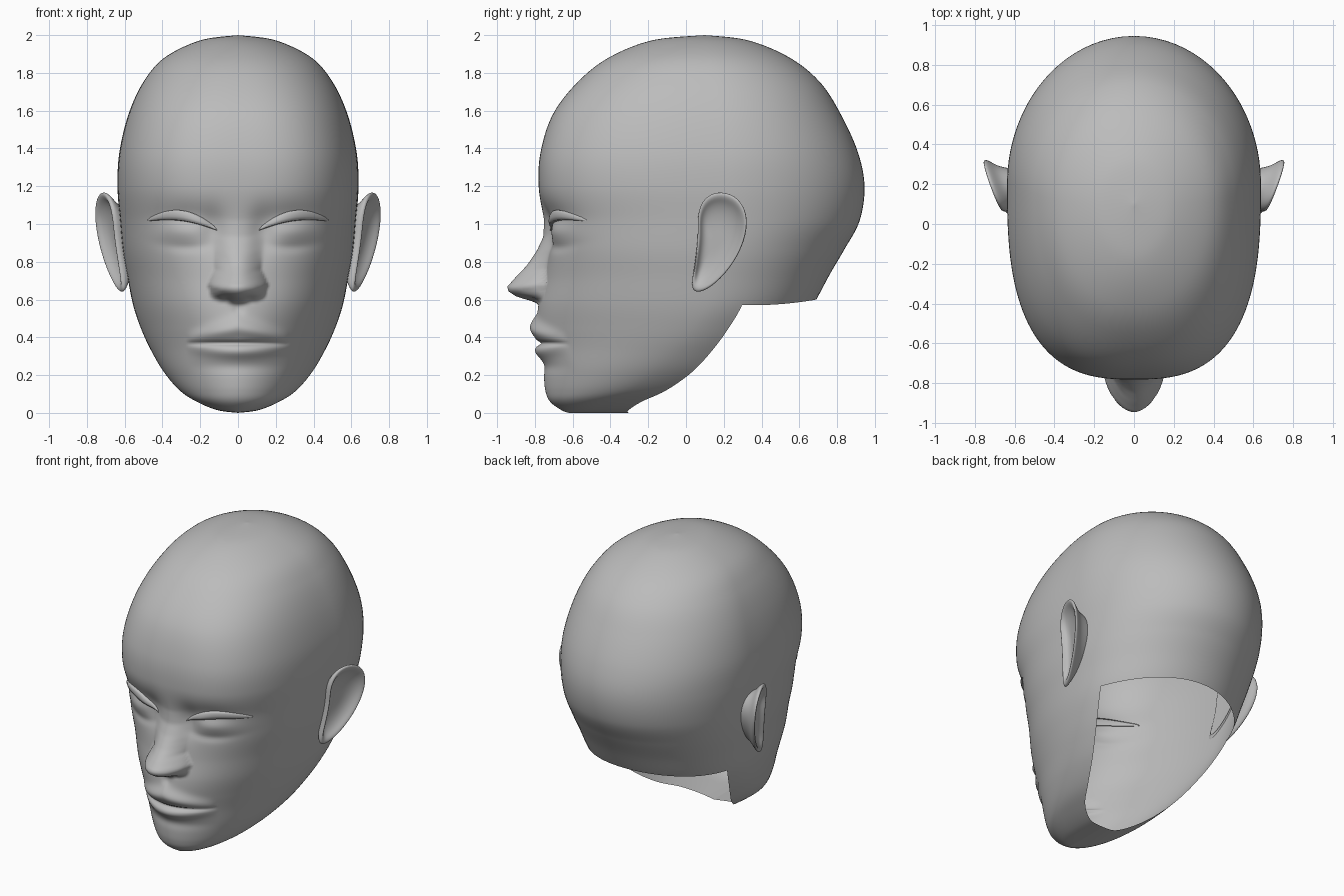
import bpy, bmesh, math

if "Cube" in bpy.data.objects:
    bpy.data.objects.remove(bpy.data.objects["Cube"])

skin = bpy.data.materials.new("skin_grey")
skin.diffuse_color = (0.5, 0.5, 0.5, 1)
skin.use_nodes = True
skin.node_tree.nodes["Principled BSDF"].inputs["Base Color"].default_value = skin.diffuse_color

# Head sections: height, half width, front y, widest y, back y, front squareness
SECTIONS = [
    (0.000, 0.000, -0.62, -0.50, 0.09, 2.0), (0.015, 0.110, -0.66, -0.50, 0.09, 2.0),
    (0.060, 0.220, -0.72, -0.43, 0.16, 1.95), (0.120, 0.310, -0.745, -0.30, 0.29, 1.9),
    (0.220, 0.395, -0.755, -0.16, 0.43, 1.9), (0.340, 0.465, -0.775, -0.05, 0.54, 1.85),
    (0.450, 0.515, -0.79, 0.03, 0.62, 1.9), (0.570, 0.555, -0.785, 0.10, 0.69, 2.05),
    (0.720, 0.585, -0.755, 0.14, 0.765, 2.25), (0.860, 0.610, -0.745, 0.17, 0.84, 2.45),
    (1.020, 0.625, -0.755, 0.20, 0.92, 2.6), (1.200, 0.638, -0.78, 0.20, 0.945, 2.75),
    (1.380, 0.628, -0.77, 0.20, 0.91, 2.75), (1.580, 0.580, -0.705, 0.18, 0.82, 2.6),
    (1.750, 0.502, -0.575, 0.15, 0.71, 2.4), (1.880, 0.390, -0.41, 0.12, 0.55, 2.2),
    (1.972, 0.200, -0.18, 0.10, 0.33, 2.0), (2.000, 0.000, 0.10, 0.10, 0.10, 2.0)]
NAPE, STEPS, COLS = 7, 12, 160


def section(t):
    """Smoothly interpolated section at table position t."""
    last = len(SECTIONS) - 1
    i = min(int(t), last - 1)
    f = t - i
    p = [SECTIONS[max(0, min(last, i + k))] for k in (-1, 0, 1, 2)]
    return [0.5 * (2 * b + (c - a) * f + (2 * a - 5 * b + 4 * c - d) * f * f
                   + (3 * b - a - 3 * c + d) * f ** 3) for a, b, c, d in zip(*p)]


def lerp_table(table, z):
    if z <= table[0][0]:
        return table[0][1]
    for (z0, v0), (z1, v1) in zip(table, table[1:]):
        if z <= z1:
            f = (z - z0) / (z1 - z0)
            return v0 + (v1 - v0) * f
    return table[-1][1]


def bump(dx, sx, dz, sz):
    return math.exp(-(dx / sx) ** 2 - (dz / sz) ** 2)


NOSE_HEIGHT = [(0.575, 0), (0.59, 0.03), (0.615, 0.12), (0.645, 0.172), (0.67, 0.181),
               (0.72, 0.145), (0.78, 0.095), (0.86, 0.045), (0.93, 0.012), (1.02, 0)]
NOSE_WIDTH = [(0.575, 0.14), (0.65, 0.157), (0.70, 0.14), (0.74, 0.125), (0.85, 0.14), (1, 0.16)]
NOSE_POWER = [(0.65, 0.65), (0.72, 0.95), (0.82, 1.7)]


def relief(x, z):
    """How far the face stands forward of the plain head shape."""
    a = abs(x)
    # nose, with raised wings and nostrils
    zn = z - 0.03 * min(a / 0.15, 1) ** 2
    q = a / lerp_table(NOSE_WIDTH, zn)
    d = 0
    if q < 1:
        d += lerp_table(NOSE_HEIGHT, zn) * (1 - q * q) ** lerp_table(NOSE_POWER, zn)
    d -= 0.03 * bump(a - 0.06, 0.03, z - 0.606, 0.014)
    # eye sockets, closed eyes and the crease beneath
    d -= 0.045 * bump(a - 0.27, 0.17, z - 0.99, 0.10)
    d -= 0.028 * bump(a - 0.13, 0.065, z - 0.96, 0.11)
    d += 0.042 * bump(a - 0.29, 0.13, z - 0.965, 0.06)
    d -= 0.008 * bump(a - 0.27, 0.13, z - 0.875 - 0.8 * (a - 0.27) ** 2, 0.025)
    # lips
    m = a / 0.27
    if m < 1:
        k = 1 - m * m
        d += 0.036 * k ** 0.7 * bump(0, 1, z - (0.45 - 0.055 * m), 0.055 - 0.025 * m)
        d += 0.026 * k ** 0.7 * bump(0, 1, z - 0.325 - 0.025 * m * m, 0.035)
        d -= 0.024 * k ** 0.4 * bump(0, 1, z - 0.368, 0.012)
        d -= 0.010 * k * bump(0, 1, z - 0.245, 0.035)
    d -= 0.012 * bump(a, 0.03, z - 0.55, 0.03)
    return d


def face_y(x, z):
    """Front surface at a given x and z."""
    lo, hi = 0, len(SECTIONS) - 1
    for _ in range(30):
        mid = (lo + hi) / 2
        lo, hi = (mid, hi) if section(mid)[0] < z else (lo, mid)
    _, w, yf, yc, _, n = section(lo)
    return yc - (yc - yf) * (1 - min(1, abs(x) / w) ** n) ** (1 / n) - relief(x, z)


def finish(name, bm, mirrored=False):
    bmesh.ops.remove_doubles(bm, verts=bm.verts, dist=0.0003)
    bmesh.ops.recalc_face_normals(bm, faces=bm.faces)
    me = bpy.data.meshes.new(name)
    bm.to_mesh(me)
    bm.free()
    me.shade_smooth()
    me.materials.append(skin)
    ob = bpy.data.objects.new(name, me)
    bpy.context.collection.objects.link(ob)
    if mirrored:
        ob.modifiers.new("both_sides", 'MIRROR')
    return ob


def skin_rows(bm, rows, closed, keep=lambda i, j: True):
    grid = [[bm.verts.new(p) for p in row] for row in rows]
    count = len(rows[0])
    for i in range(len(rows) - 1):
        for j in range(count if closed else count - 1):
            if keep(i, j):
                k = (j + 1) % count
                bm.faces.new((grid[i][j], grid[i][k], grid[i + 1][k], grid[i + 1][j]))
    return grid


# Head shell, open at the neck behind the jaw
angles = []
for j in range(COLS):
    u = 2 * j / COLS - 1
    angles.append(math.pi * (0.4 * u + 0.6 * u ** 3))
rows = []
for i in range((len(SECTIONS) - 1) * STEPS + 1):
    z, w, yf, yc, yb, n = section(i / STEPS)
    row = []
    for ang in angles:
        s, c = math.sin(ang), math.cos(ang)
        e = n if c > 0 else 2.0
        r = (abs(s) ** e + abs(c) ** e) ** (-1 / e)
        x = w * s * r
        y = yc - c * r * ((yc - yf) if c > 0 else (yb - yc))
        lift = 0
        if c > 0:
            y -= relief(x, z) * min(1, c * 4)
        elif z > 0.56:
            # nape edge rises towards the back
            lift = 0.03 * max(0, (y - 0.35) / 0.34) ** 2 * max(0, 1 - (z - 0.57) / 0.45) ** 2
        row.append((x, y, z + lift))
    rows.append(row)


def below_neck_open(i, j):
    mid = (angles[j] + angles[(j + 1) % COLS]) / 2
    if j == COLS - 1:
        mid = math.pi
    return i >= NAPE * STEPS or abs(mid) < math.radians(110)


bm = bmesh.new()
skin_rows(bm, rows, True, below_neck_open)
finish("head", bm)

# Upper eyelids: raised crescents over the closed eyes
rows = []
for v, out in ((0, -0.01), (0.05, 0.022), (0.4, 0.028), (0.8, 0.022), (1, 0.010), (1.02, -0.01)):
    row = []
    for k in range(21):
        u = k / 20
        arch = math.sin(math.pi * u)
        x = 0.11 + 0.37 * u
        z = 0.965 + 0.05 * u + 0.025 * arch + v * (0.006 + 0.05 * max(arch, 0) ** 0.7)
        row.append((x, face_y(x, z) - out * (0.35 + 0.65 * arch), z))
    rows.append(row)
bm = bmesh.new()
skin_rows(bm, rows, False)
finish("upper_eyelids", bm, True)

# Ears: rings running from the root on the skull over the rim into the bowl
OUTLINE = [(0.09, 1.135), (0.165, 1.175), (0.26, 1.155), (0.32, 1.075), (0.325, 0.97), (0.29, 0.86),
           (0.225, 0.755), (0.14, 0.67), (0.07, 0.635), (0.025, 0.65), (0.04, 0.75), (0.055, 0.85),
           (0.065, 0.95), (0.06, 1.05)]
RINGS = [(0.72, 0), (0.80, -0.05), (0.96, -0.022), (1.02, -0.003), (0.97, 0.010), (0.88, 0.004),
         (0.78, -0.016), (0.6, -0.034), (0.35, -0.042), (0.12, -0.042)]
SKULL_WIDTH = [(row[0], row[1]) for row in SECTIONS]
rows = []
for i, (scale, out) in enumerate(RINGS):
    row = []
    for y, z in OUTLINE:
        yy, zz = 0.165 + (y - 0.165) * scale, 0.92 + (z - 0.92) * scale
        x = 0.63 + 0.37 * (yy - 0.03) + 0.10 * (zz - 0.9) + out
        wall = lerp_table(SKULL_WIDTH, zz) - 0.012
        row.append((wall if i == 0 else max(x, wall), yy, zz))
    rows.append(row)
bm = bmesh.new()
grid = skin_rows(bm, rows, True)
bm.faces.new(grid[-1])
ears = finish("ears", bm, True)
smooth = ears.modifiers.new("smooth", 'SUBSURF')
smooth.levels = smooth.render_levels = 2
